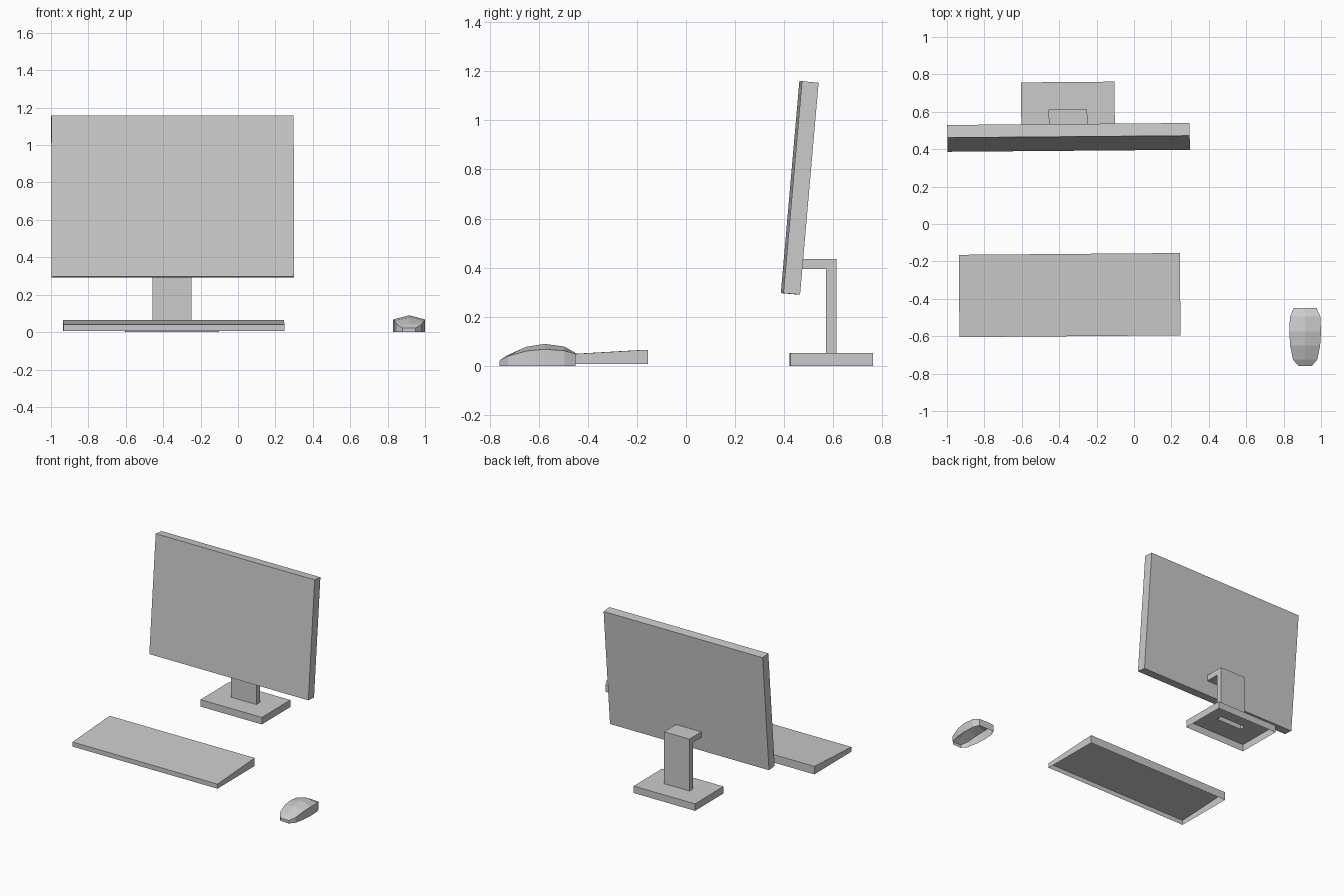
import bpy
from math import radians

old = bpy.data.objects.get("Cube")
if old:
    bpy.data.objects.remove(old, do_unlink=True)

grey = bpy.data.materials.new("plain_grey")
grey.use_nodes = True
COLOUR = (0.6, 0.6, 0.6, 1)
grey.diffuse_color = COLOUR
grey.node_tree.nodes["Principled BSDF"].inputs["Base Color"].default_value = COLOUR
YAW = radians(0.47)


def add_mesh(name, verts, faces, location, tilt=0, yaw=YAW):
    mesh = bpy.data.meshes.new(name)
    mesh.from_pydata(verts, [], faces)
    mesh.materials.append(grey)
    obj = bpy.data.objects.new(name, mesh)
    bpy.context.collection.objects.link(obj)
    obj.location = location
    obj.rotation_euler = (tilt, 0, yaw)
    return obj


def rectangle(hx, y0, y1, z0, z1):
    """Four corners, counter-clockwise from above; z0 at the front, z1 at the back."""
    return [(-hx, y0, z0), (hx, y0, z0), (hx, y1, z1), (-hx, y1, z1)]


def walls(low, high, n=4):
    """Outward side quads between two rings of vertices."""
    return [(low + i, low + (i + 1) % n, high + (i + 1) % n, high + i) for i in range(n)]


TOP = [(4, 5, 6, 7)]
BOTTOM = [(3, 2, 1, 0)]

# Monitor panel: closed slab leaning back
add_mesh("monitor_panel",
         rectangle(0.648, -0.034, 0.034, -0.433, -0.433)
         + rectangle(0.648, -0.034, 0.034, 0.433, 0.433),
         walls(0, 4) + TOP + BOTTOM, (-0.35, 0.463, 0.725), tilt=radians(-5))

# Stand base: shell open below, with a hole in its top under the column
stand_place = (-0.353, 0.591, 0)
add_mesh("stand_base",
         rectangle(0.25, -0.168, 0.168, 0, 0)
         + rectangle(0.25, -0.168, 0.168, 0.052, 0.052)
         + rectangle(0.103, -0.021, 0.021, 0.052, 0.052),
         walls(0, 4) + walls(4, 8), stand_place)

# Stand column and arm: hollow extruded side profile, open at the foot
profile = [(-0.021, 0.052), (0.021, 0.052), (0.021, 0.436),
           (-0.123, 0.436), (-0.123, 0.395), (-0.021, 0.395)]
n = len(profile)
column = [(x, y, z) for x in (-0.103, 0.103) for y, z in profile]
sides = [tuple(reversed(range(n))), tuple(range(n, 2 * n))]
add_mesh("stand_column", column, walls(0, n, n)[1:] + sides, stand_place)

# Keyboard: wedge shell, open below
add_mesh("keyboard",
         rectangle(0.591, -0.22, 0.22, 0.007, 0.007)
         + rectangle(0.591, -0.22, 0.22, 0.041, 0.066),
         walls(0, 4) + TOP, (-0.344, -0.38, 0))

# Mouse: lofted rows of (y, half width, side height, ridge height), open below
rows = [(-0.76, 0.035, 0.022, 0.022), (-0.725, 0.065, 0.04, 0.045),
        (-0.65, 0.08, 0.061, 0.078), (-0.575, 0.085, 0.068, 0.09),
        (-0.495, 0.081, 0.062, 0.079), (-0.45, 0.062, 0.05, 0.053)]
verts, faces = [], []
for y, half, side, ridge in rows:
    verts += [(-half, y, 0), (-half, y, side), (0, y, ridge), (half, y, side), (half, y, 0)]
for r in range(len(rows) - 1):
    a, b = 5 * r, 5 * r + 5
    faces += [(a + i, a + i + 1, b + i + 1, b + i) for i in range(4)]
last = 5 * (len(rows) - 1)
faces += [(4, 3, 2, 1, 0), tuple(range(last, last + 5))]
for f, face in enumerate(faces):
    faces[f] = tuple(reversed(face))
add_mesh("mouse", verts, faces, (0.915, 0, 0), yaw=0)
